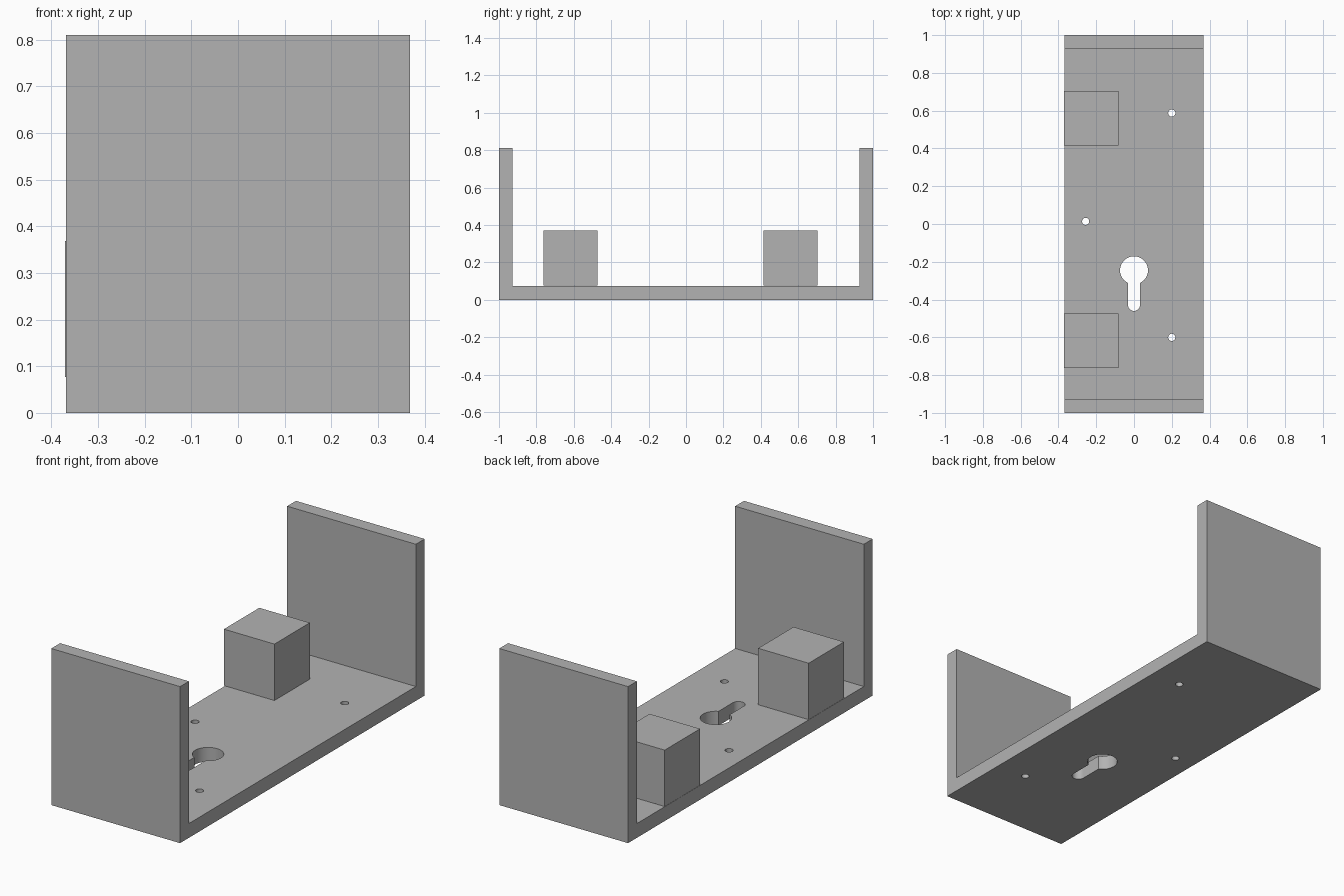
import bpy, bmesh, math
from mathutils import Vector

cube = bpy.data.objects.get("Cube")
if cube:
    bpy.data.objects.remove(cube, do_unlink=True)

grey = bpy.data.materials.new("plain_grey")
grey.use_nodes = True
grey.diffuse_color = (0.45, 0.45, 0.45, 1)
grey.node_tree.nodes["Principled BSDF"].inputs["Base Color"].default_value = grey.diffuse_color

WIDTH, HEIGHT, THICK = 0.737, 0.81, 0.072


def prism(name, outline, direction):
    """Extrude a closed outline of 3D points along a direction."""
    bm = bmesh.new()
    face = bm.faces.new([bm.verts.new(p) for p in outline])
    grown = bmesh.ops.extrude_face_region(bm, geom=[face])["geom"]
    verts = [v for v in grown if isinstance(v, bmesh.types.BMVert)]
    bmesh.ops.translate(bm, vec=Vector(direction), verts=verts)
    bmesh.ops.recalc_face_normals(bm, faces=bm.faces)
    mesh = bpy.data.meshes.new(name)
    bm.to_mesh(mesh)
    bm.free()
    mesh.materials.append(grey)
    obj = bpy.data.objects.new(name, mesh)
    bpy.context.collection.objects.link(obj)
    return obj


def arc(x, y, radius, start, end, steps):
    angles = [start + (end - start) * i / steps for i in range(steps + 1)]
    return [(x + radius * math.cos(a), y + radius * math.sin(a), -0.1) for a in angles]


# U-shaped bracket: base plate with an upright wall at each end
half = [(1, 0), (1, HEIGHT), (1 - THICK, HEIGHT), (1 - THICK, THICK + 0.002)]
profile = half + [(-y, z) for y, z in reversed(half)]
bracket = prism("bracket", [(-WIDTH / 2, y, z) for y, z in profile], (WIDTH, 0, 0))

# Cutters: keyhole slot and three screw holes
big, small = 0.074, 0.032
neck = math.asin(small / big)
keyhole = arc(0, -0.245, big, neck - math.pi / 2, 1.5 * math.pi - neck, 40)
keyhole += arc(0, -0.428, small, math.pi, 2 * math.pi, 16)
outlines = [keyhole]
for x, y in ((0.2, 0.587), (0.2, -0.6), (-0.256, 0.014)):
    outlines.append(arc(x, y, 0.019, 0, 2 * math.pi, 24)[:-1])

for outline in outlines:
    cutter = prism("hole_cutter", outline, (0, 0, 0.3))
    cutter.hide_render = True
    mod = bracket.modifiers.new("hole", "BOOLEAN")
    mod.operation = "DIFFERENCE"
    mod.solver = "EXACT"
    mod.object = cutter
    bpy.context.view_layer.objects.active = bracket
    bpy.ops.object.modifier_apply(modifier=mod.name)
    bpy.data.objects.remove(cutter, do_unlink=True)

bpy.ops.object.select_all(action="DESELECT")
bracket.select_set(True)
bpy.context.view_layer.objects.active = bracket
bpy.ops.object.shade_smooth_by_angle(angle=math.radians(30))

# Two cube blocks along the right edge of the base
SIZE = 0.289
for name, y in (("front_block", -0.762), ("back_block", 0.415)):
    left, low = -0.371, 0.077
    square = [(left, y, low), (left + SIZE, y, low),
              (left + SIZE, y + SIZE, low), (left, y + SIZE, low)]
    prism(name, square, (0, 0, 0.292))
